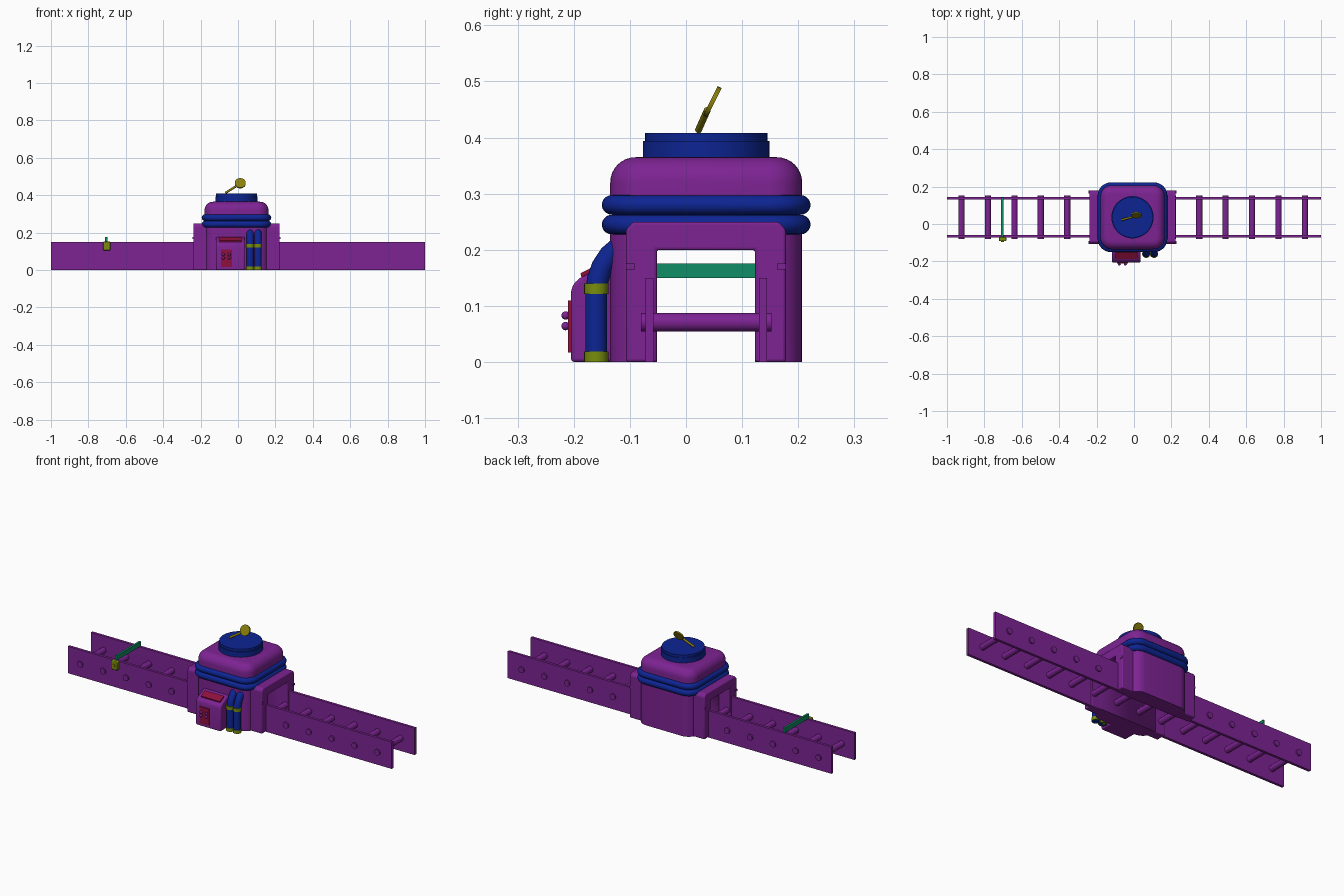
import bpy, bmesh, math
from mathutils import Vector

if "Cube" in bpy.data.objects:
    bpy.data.objects.remove(bpy.data.objects["Cube"])

CX, CY = -0.008, 0.036          # centre of the cabin


def material(name, rgb):
    m = bpy.data.materials.new(name)
    m.diffuse_color = (*rgb, 1)
    m.use_nodes = True
    m.node_tree.nodes["Principled BSDF"].inputs["Base Color"].default_value = m.diffuse_color
    return m


PURPLE = material("purple", (0.205, 0.017, 0.290))
BLUE = material("blue", (0.004, 0.018, 0.290))
GREEN = material("green", (0.005, 0.270, 0.130))
LIME = material("lime", (0.190, 0.270, 0.004))
OLIVE = material("olive", (0.260, 0.215, 0.004))
RED = material("red", (0.270, 0.005, 0.045))


def finish(name, bm, mat, bevel=0, angle=35):
    bmesh.ops.recalc_face_normals(bm, faces=bm.faces)
    me = bpy.data.meshes.new(name)
    bm.to_mesh(me)
    bm.free()
    ob = bpy.data.objects.new(name, me)
    bpy.context.collection.objects.link(ob)
    me.materials.append(mat)
    if bevel:
        b = ob.modifiers.new("bevel", 'BEVEL')
        b.width, b.segments, b.limit_method = bevel, 3, 'ANGLE'
    bpy.ops.object.select_all(action='DESELECT')
    ob.select_set(True)
    bpy.context.view_layer.objects.active = ob
    bpy.ops.object.shade_smooth_by_angle(angle=math.radians(angle))
    return ob


def bridge(bm, rings):
    rows = [[bm.verts.new(p) for p in ring] for ring in rings]
    n = len(rows[0])
    for a, b in zip(rows, rows[1:]):
        for i in range(n):
            bm.faces.new((a[i], a[(i + 1) % n], b[(i + 1) % n], b[i]))
    bm.faces.new(rows[0][::-1])
    bm.faces.new(rows[-1])


def box(name, lo, hi, mat, bevel=0):
    bm = bmesh.new()
    bmesh.ops.create_cube(bm, size=1)
    for v in bm.verts:
        v.co = [lo[i] + (v.co[i] + 0.5) * (hi[i] - lo[i]) for i in range(3)]
    return finish(name, bm, mat, bevel)


def rod(name, a, b, r, mat, sides=24, bevel=0):
    a, b = Vector(a), Vector(b)
    q = (b - a).to_track_quat('Z', 'Y')
    circle = [q @ Vector((r * math.cos(t), r * math.sin(t), 0))
              for t in (2 * math.pi * i / sides for i in range(sides))]
    bm = bmesh.new()
    bridge(bm, [[p + c for c in circle] for p in (a, b)])
    return finish(name, bm, mat, bevel)


def rounded_ring(half, r, z, steps=8):
    pts = []
    for k, (sx, sy) in enumerate(((1, 1), (-1, 1), (-1, -1), (1, -1))):
        for i in range(steps + 1):
            t = math.pi / 2 * (k + i / steps)
            pts.append((CX + sx * (half - r) + r * math.cos(t),
                        CY + sy * (half - r) + r * math.sin(t), z))
    return pts


def loft(name, layers, mat):
    bm = bmesh.new()
    bridge(bm, [rounded_ring(*layer) for layer in layers])
    return finish(name, bm, mat)


def prism_x(name, profile, x0, x1, mat, bevel=0):
    bm = bmesh.new()
    bridge(bm, [[(x, y, z) for y, z in profile] for x in (x0, x1)])
    return finish(name, bm, mat, bevel)


# cabin with a tunnel along x
cabin = loft("cabin_body", [(0.171, 0.06, 0), (0.171, 0.06, 0.24)], PURPLE)
cutter = box("tunnel_cutter", (-0.5, -0.052, -0.1), (0.5, 0.123, 0.2), PURPLE)
cutter.hide_render = True
cut = cabin.modifiers.new("tunnel", 'BOOLEAN')
cut.object, cut.solver = cutter, 'EXACT'
bpy.ops.object.select_all(action='DESELECT')
bpy.context.view_layer.objects.active = cabin
cabin.select_set(True)
bpy.ops.object.modifier_apply(modifier="tunnel")
bpy.data.objects.remove(cutter)

# two bulging bands and the domed roof
for n, zc in enumerate((0.245, 0.280)):
    arc = [math.pi * (i / 10 - 0.5) for i in range(11)]
    loft(f"band_{n + 1}", [(0.168 + 0.018 * math.cos(t), 0.052 + 0.018 * math.cos(t),
                            zc + 0.0175 * math.sin(t)) for t in arc], BLUE)
arc = [math.pi / 2 * i / 8 for i in range(9)]
loft("roof", [(0.171, 0.06, 0.285)] +
     [(0.126 + 0.045 * math.cos(t), 0.015 + 0.045 * math.cos(t),
       0.320 + 0.045 * math.sin(t)) for t in arc], PURPLE)

# round hatch
rod("hatch_neck", (CX, CY, 0.36), (CX, CY, 0.394), 0.113, BLUE, 48)
rod("hatch_lid", (CX, CY, 0.394), (CX, CY, 0.408), 0.109, BLUE, 48)

# leaning lever with a disc knob
rod("lever_stem", (-0.066, 0.022, 0.413), (-0.008, 0.038, 0.449), 0.006, OLIVE, 12)
mid, axis = Vector((0.012, 0.047, 0.464)), Vector((0, 0.89, -0.45))
rod("lever_knob", mid - axis * 0.004, mid + axis * 0.004, 0.029, OLIVE, 32)

# tunnel portals at both ends
portal = [(-0.107, 0), (-0.052, 0), (-0.052, 0.2), (0.123, 0.2), (0.123, 0),
          (0.178, 0), (0.178, 0.236), (0.165, 0.25), (-0.094, 0.25), (-0.107, 0.236)]
for side, s in (("left", -1), ("right", 1)):
    xs = sorted((CX + s * 0.155, CX + s * 0.231))
    prism_x(f"portal_{side}", portal, *xs, PURPLE, 0.005)
    xt = sorted((CX + s * 0.20, CX + s * 0.234))
    for n, y in enumerate((-0.107, 0.162)):
        box(f"portal_trim_{side}_{n + 1}", (xt[0], y, 0.165), (xt[1], y + 0.016, 0.176), PURPLE)

# conveyor rails and rollers
for n, y in enumerate((-0.0725, 0.130)):
    box(f"rail_{n + 1}", (-1, y, 0), (1, y + 0.0145, 0.15), PURPLE)
for i in range(14):
    x = -0.922 + i * 0.1412
    rod(f"roller_{i + 1}", (x, -0.08, 0.071), (x, 0.152, 0.071), 0.0165, PURPLE, 20)

# sensor and its beam across the rails
box("sensor_beam", (-0.710, -0.07, 0.150), (-0.699, 0.142, 0.176), GREEN)
box("sensor_box", (-0.722, -0.092, 0.105), (-0.683, -0.070, 0.152), LIME, 0.004)
rod("sensor_lens", (-0.703, -0.096, 0.128), (-0.703, -0.090, 0.128), 0.009, OLIVE, 16)

# control box with a sloped top
prism_x("control_box", [(-0.125, 0), (-0.205, 0), (-0.205, 0.125), (-0.201, 0.139),
                        (-0.190, 0.149), (-0.135, 0.177), (-0.125, 0.177)],
        -0.118, 0.036, PURPLE, 0.006)
prism_x("control_top_plate", [(-0.186, 0.150), (-0.150, 0.168), (-0.153, 0.176), (-0.188, 0.158)],
        -0.098, 0.020, RED)
box("control_panel", (-0.092, -0.210, 0.017), (-0.033, -0.203, 0.110), RED)
for n, (x, z) in enumerate((x, z) for x in (-0.078, -0.046) for z in (0.064, 0.083)):
    bm = bmesh.new()
    bmesh.ops.create_uvsphere(bm, u_segments=16, v_segments=10, radius=0.0075)
    bmesh.ops.translate(bm, vec=(x, -0.2145, z), verts=bm.verts)
    finish(f"button_{n + 1}", bm, PURPLE)

# paired hoses with collars
path = [(-0.160, 0), (-0.160, 0.125), (-0.157, 0.148), (-0.149, 0.170),
        (-0.136, 0.190), (-0.118, 0.205)]
for n, x in enumerate((0.065, 0.107)):
    rings = []
    for i, (y, z) in enumerate(path):
        p, q = path[max(i - 1, 0)], path[min(i + 1, len(path) - 1)]
        d = Vector((0, q[0] - p[0], q[1] - p[1])).normalized()
        side = Vector((0, -d.z, d.y))
        rings.append([Vector((x, y, z)) + 0.0195 * (Vector((math.cos(t), 0, 0)) + side * math.sin(t))
                      for t in (2 * math.pi * k / 20 for k in range(20))])
    bm = bmesh.new()
    bridge(bm, rings)
    finish(f"hose_{n + 1}", bm, BLUE, angle=45)
    for m, (z0, z1) in enumerate(((0, 0.019), (0.121, 0.140))):
        rod(f"hose_collar_{n + 1}_{m + 1}", (x, -0.160, z0), (x, -0.160, z1), 0.0215, LIME, 20)
